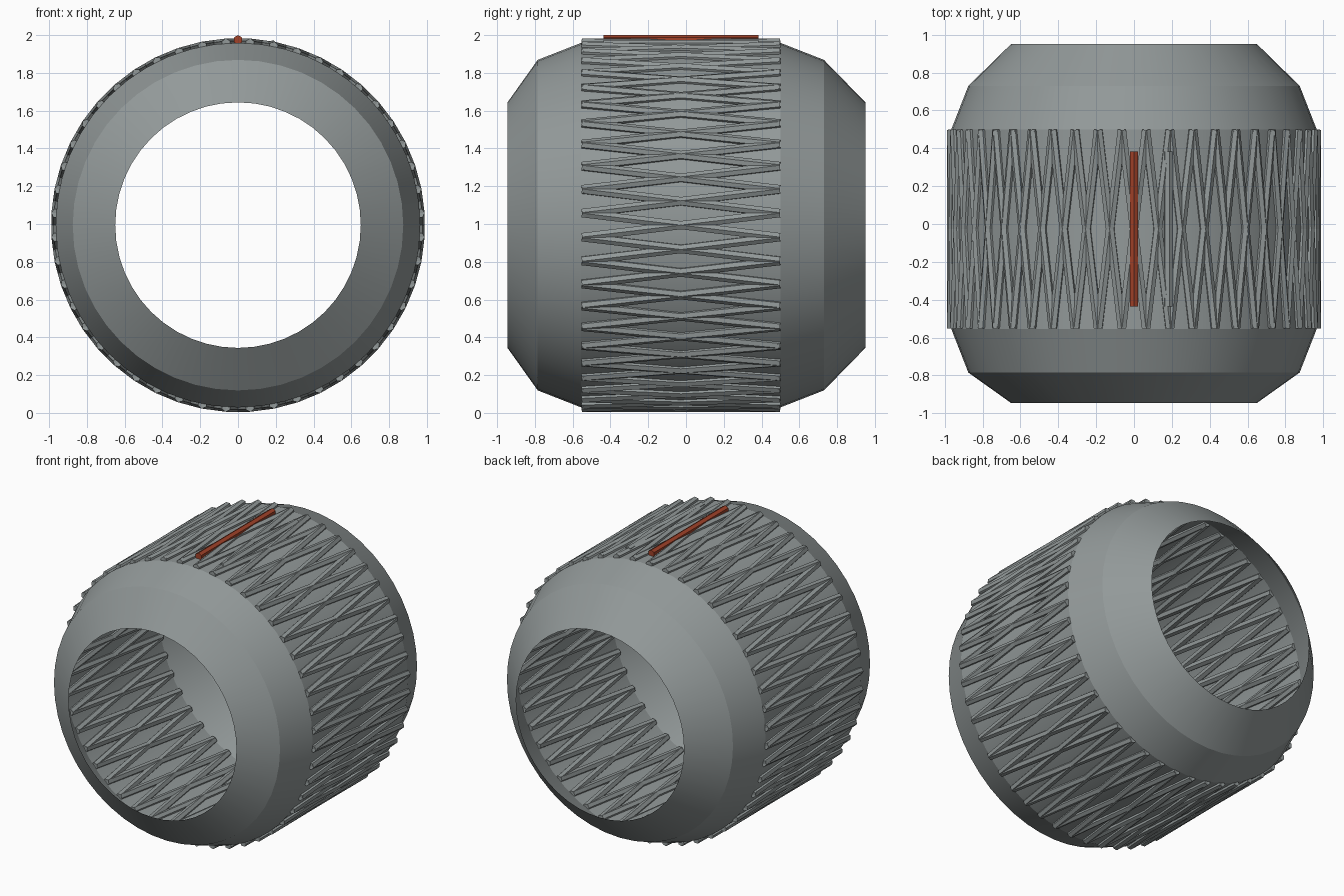
import bpy, bmesh, math
from mathutils import Matrix, Vector

if "Cube" in bpy.data.objects:
    bpy.data.objects.remove(bpy.data.objects["Cube"])

CENTRE = Vector((0, 0, 0.994))
MID_Y = -0.027


def material(name, colour):
    mat = bpy.data.materials.new(name)
    mat.use_nodes = True
    mat.diffuse_color = (*colour, 1)
    mat.node_tree.nodes["Principled BSDF"].inputs["Base Color"].default_value = (*colour, 1)
    return mat


def finish(bm, name, mat, angle):
    mesh = bpy.data.meshes.new(name)
    bm.to_mesh(mesh)
    bm.free()
    obj = bpy.data.objects.new(name, mesh)
    obj.location = CENTRE
    mesh.materials.append(mat)
    bpy.context.collection.objects.link(obj)
    bpy.ops.object.select_all(action="DESELECT")
    obj.select_set(True)
    bpy.context.view_layer.objects.active = obj
    bpy.ops.object.shade_smooth_by_angle(angle=math.radians(angle))
    return obj


def add_rod(bm, around, tilt, ring_radius, rod_radius, length):
    """Add a hexagonal rod lying on the drum, tilted about its outward direction."""
    place = (Matrix.Rotation(around, 4, "Y")
             @ Matrix.Translation((0, MID_Y, ring_radius))
             @ Matrix.Rotation(tilt, 4, "Z")
             @ Matrix.Rotation(math.pi / 2, 4, "X"))
    bmesh.ops.create_cone(bm, cap_ends=True, segments=6, radius1=rod_radius,
                          radius2=rod_radius, depth=length, matrix=place)


grey = material("steel grey", (0.29, 0.32, 0.32))
red = material("rust red", (0.36, 0.055, 0.022))

# Open drum: thin turned shell with two chamfer bands at each end
profile = [(-0.945, 0.65), (-0.785, 0.875), (-0.555, 0.965),
           (0.5, 0.965), (0.73, 0.875), (0.95, 0.65)]
bm = bmesh.new()
verts = [bm.verts.new((0, y, r)) for y, r in profile]
edges = [bm.edges.new(pair) for pair in zip(verts, verts[1:])]
bmesh.ops.spin(bm, geom=verts + edges, cent=(0, 0, 0), axis=(0, 1, 0),
               angle=2 * math.pi, steps=48, use_merge=True)
bmesh.ops.remove_doubles(bm, verts=bm.verts, dist=0.0001)
bmesh.ops.recalc_face_normals(bm, faces=bm.faces)
bm.faces.ensure_lookup_table()
face = bm.faces[0]
centre = face.calc_center_median()
if face.normal.dot(Vector((centre.x, 0, centre.z))) < 0:
    bmesh.ops.reverse_faces(bm, faces=bm.faces)
finish(bm, "drum_shell", grey, 18)

# Crossed grip rods around the middle
COUNT = 48
bm = bmesh.new()
for i in range(COUNT):
    for tilt in (-0.12, 0.12):
        add_rod(bm, 2 * math.pi * i / COUNT, tilt, 0.963, 0.025, 1.055)
finish(bm, "grip_rods", grey, 30)

# Straight marker bars on top
for name, around, radius, mat in (("marker_bar", 0, 0.981, red),
                                  ("side_bar", 0.188, 0.972, grey)):
    bm = bmesh.new()
    add_rod(bm, around, 0, radius, 0.025, 0.82)
    finish(bm, name, mat, 30)
